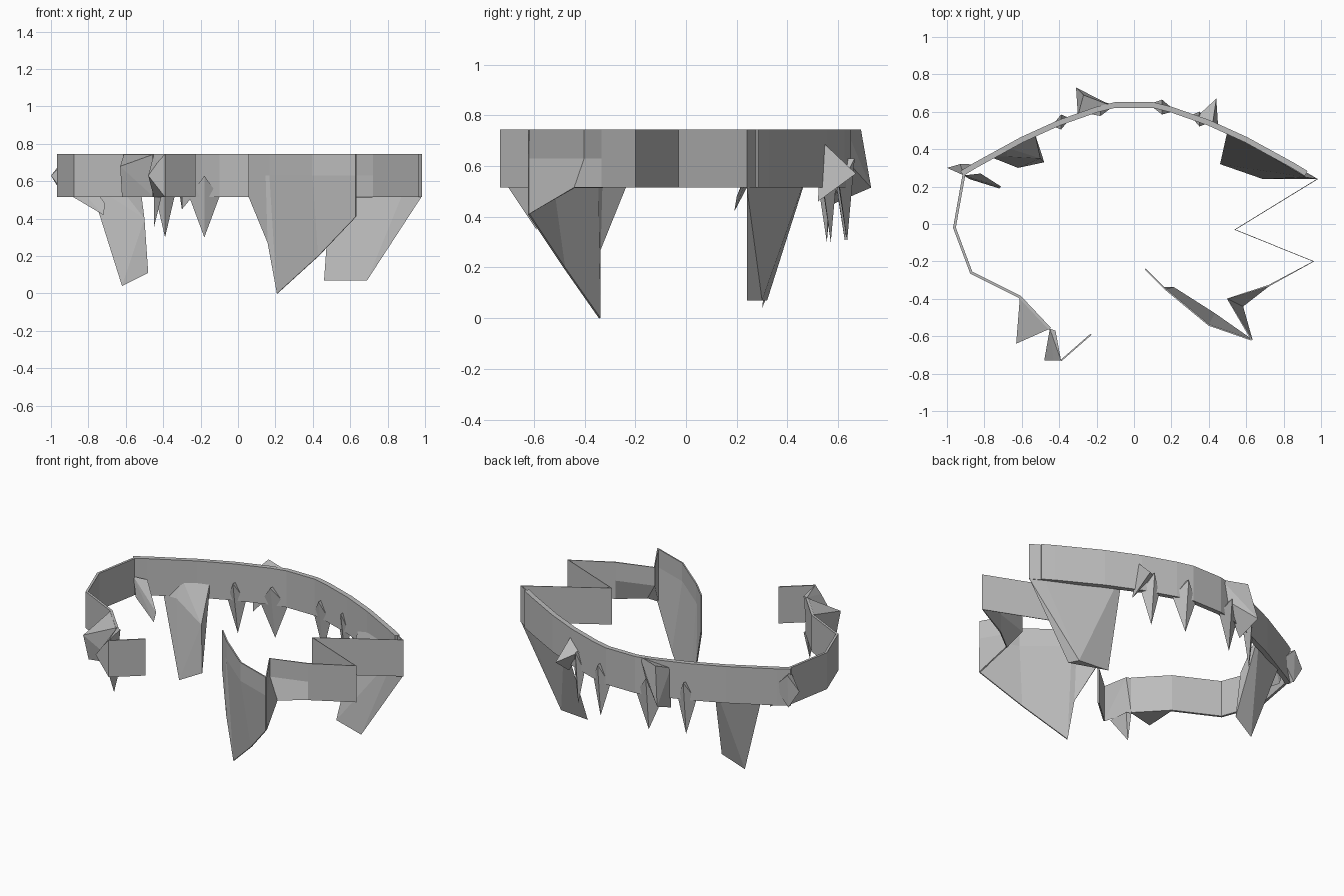
import bpy
import bmesh

cube = bpy.data.objects.get("Cube")
if cube:
    bpy.data.objects.remove(cube, do_unlink=True)

# Heights of the ring's upper and lower rim, and the halfway line
TOP, LOW = .745, .515
MID = (TOP + LOW) / 2
THIN, SLIM, THICK = .008, .015, .03

stone = bpy.data.materials.new("plain_grey")
stone.use_nodes = True
grey = (.5, .5, .5, 1)
stone.diffuse_color = grey
stone.node_tree.nodes["Principled BSDF"].inputs["Base Color"].default_value = grey


def add_object(name, bm):
    bmesh.ops.recalc_face_normals(bm, faces=bm.faces)
    mesh = bpy.data.meshes.new(name)
    bm.to_mesh(mesh)
    bm.free()
    mesh.materials.append(stone)
    obj = bpy.data.objects.new(name, mesh)
    bpy.context.collection.objects.link(obj)
    return obj


def wall(name, columns, thickness):
    """Thin folded sheet through columns of points listed from top to bottom."""
    bm = bmesh.new()
    grid = [[bm.verts.new(point) for point in column] for column in columns]
    for left, right in zip(grid, grid[1:]):
        for row in range(len(left) - 1):
            bm.faces.new((left[row], left[row + 1], right[row + 1], right[row]))
    obj = add_object(name, bm)
    solidify = obj.modifiers.new("thickness", "SOLIDIFY")
    solidify.thickness = thickness
    solidify.offset = 0


def band(name, path, thickness):
    """Sheet of the ring's full height along a ground path."""
    wall(name, [[(*spot, TOP), (*spot, LOW)] for spot in path], thickness)


def drop(spot, foot):
    """Column that stands upright down to the halfway line, then leans to its foot."""
    return [(*spot, TOP), (*spot, MID), foot]


def spike(name, points):
    """Faceted solid wrapped around a few corner points."""
    bm = bmesh.new()
    for point in points:
        bm.verts.new(point)
    bmesh.ops.convex_hull(bm, input=bm.verts)
    loose = [vert for vert in bm.verts if not vert.link_faces]
    bmesh.ops.delete(bm, geom=loose, context="VERTS")
    add_object(name, bm)


def arc(x, z, out=0):
    """Point on the curved back of the ring, optionally pushed outward."""
    return (x, .65 - .43 * abs(x) ** 1.5 + out, z)


# Curved back of the ring
half_arc = (.1, .2, .4, .6, .85, .92)
arc_x = [-x for x in reversed(half_arc)] + list(half_arc)
band("back_band", [arc(x, TOP)[:2] for x in arc_x], THICK)

# Thin side of the ring and its loose front end
right_rear, right_bend, right_front = (-.91, .26), (-.61, -.39), (-.45, -.56)
end_fold = (-.39, -.73)
band("right_band", [right_rear, (-.96, -.02), (-.87, -.26), right_bend, right_front], SLIM)
band("right_end_panel", [end_fold, (-.23, -.59)], THIN)

# Zigzag panels on the other side
inner_bend, front_corner = (.5, -.4), (.63, -.62)
zigzag_end = (.72, -.33)
band("left_zigzag", [arc(.85, TOP)[:2], (.98, .24), (.54, -.03), (.96, -.2), zigzag_end], THIN)

# Folded panel that flares at its lower edge
corner_column = drop(front_corner, (*front_corner, .41))
wall("left_front_fold", [drop(zigzag_end, (*zigzag_end, LOW)),
                         drop(inner_bend, (.58, -.44, LOW)),
                         corner_column], THIN)

# Large front fang, a sheet leaning inward at its point
fang_end = (.06, -.24)
wall("front_fang", [corner_column,
                    drop((.4, -.54), (.43, -.48, .2)),
                    drop((.17, -.35), (.21, -.34, 0)),
                    drop((.15, -.33), (.16, -.34, .27)),
                    drop(fang_end, (*fang_end, LOW))], THIN)

# Broad fang at the left rear
spike("left_rear_fang", [(.98, .24, LOW), (.92, .25, MID), arc(.9, LOW), arc(.5, MID),
                         (.62, .4, LOW), (.46, .32, .07), (.69, .24, .07), (.66, .3, .07)])

# Tall fang at the right rear
spike("right_rear_fang", [arc(-.77, LOW), arc(-.68, MID), arc(-.53, MID), (-.68, .36, LOW),
                          (-.62, .3, .04), (-.48, .33, .11), (-.5, .35, .4)])

# Small hanging teeth along the back: centre, half width
teeth = {"right_outer": (-.39, .05), "right_inner": (-.18, .08),
         "left_inner": (.15, .07), "left_outer": (.35, .05)}
for place, (x, half) in teeth.items():
    spike(f"{place}_tooth", [arc(x - half, LOW), arc(x + half, LOW),
                             arc(x, MID, -.04), arc(x, MID, .04), arc(x, .3, .01)])

# Horns pointing out of the back
spike("left_back_horn", [(.44, .67, .57), arc(.33, MID), arc(.45, .46), arc(.42, .7)])
spike("right_back_horn", [(-.31, .73, LOW), arc(-.3, .45), arc(-.3, .7), arc(-.27, TOP, .1),
                          arc(-.15, MID), arc(-.12, TOP)])

# Knuckle and hook at the right corner
spike("right_corner_knuckle", [(-1, .3, MID), (-.93, .32, .72), (-.93, .31, LOW),
                               arc(-.84, MID), (*right_rear, .72), (*right_rear, LOW)])
spike("right_corner_hook", [(*right_rear, MID), (-.88, .24, LOW), (-.82, .27, MID),
                            (-.72, .19, .42), (-.71, .2, .48)])

# Pointed folds and a tooth at the front right
spike("right_front_point", [(*right_bend, TOP), (*right_bend, LOW), (*right_front, TOP),
                            (*right_front, LOW), (-.63, -.64, .68), (-.62, -.6, LOW)])
spike("right_front_fold", [(*right_front, TOP), (-.42, -.57, TOP), (*right_front, LOW),
                           (-.48, -.73, MID), (-.43, -.73, .7),
                           (*end_fold, TOP), (*end_fold, LOW)])
spike("right_front_tooth", [(*right_front, LOW), (-.42, -.57, LOW),
                            (-.41, -.7, LOW), (-.45, -.59, .35)])
